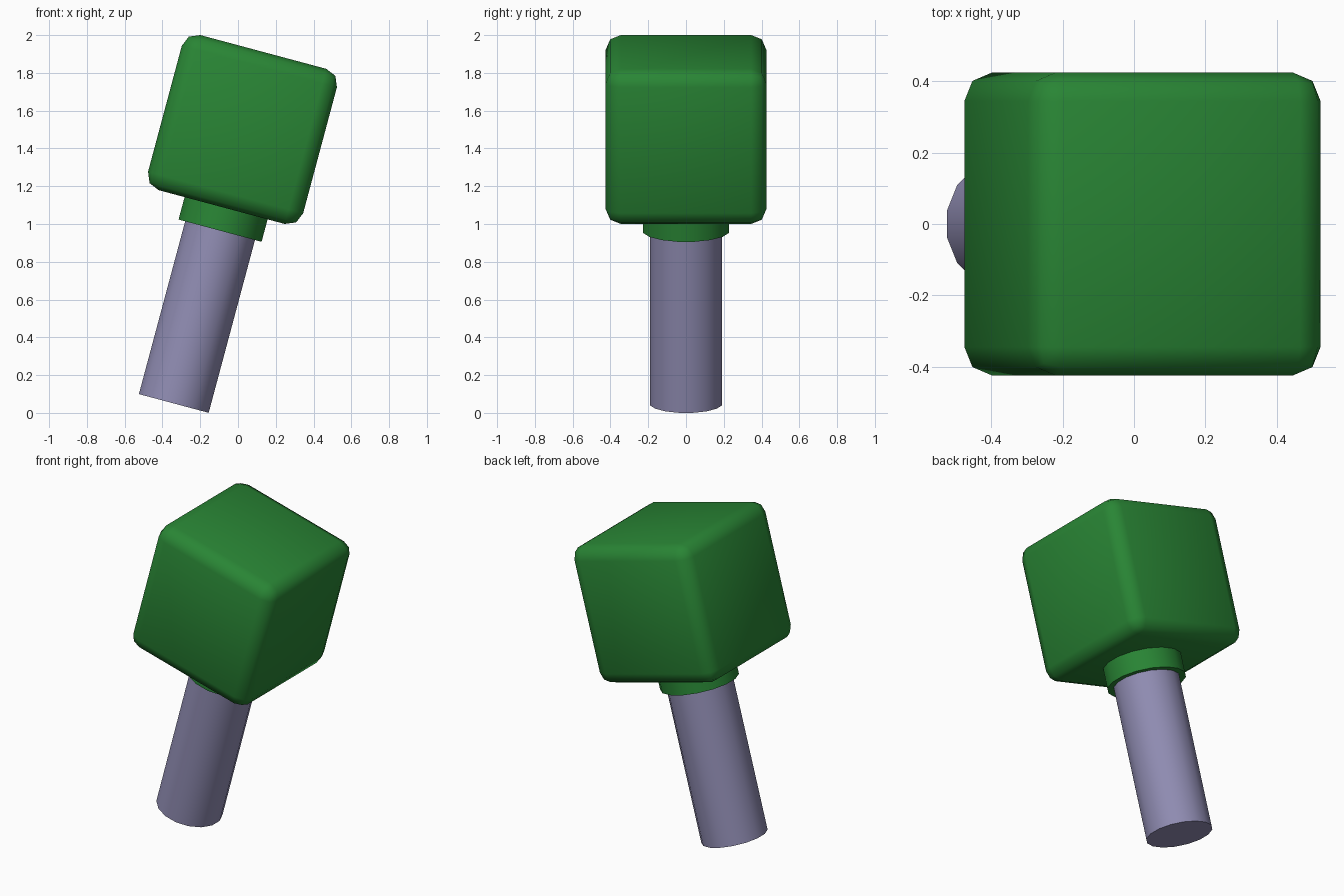
import bpy
from math import radians, pi
from mathutils import Matrix, Vector

if "Cube" in bpy.data.objects:
    bpy.data.objects.remove(bpy.data.objects["Cube"])

TILT = Matrix.Rotation(radians(15), 4, 'Y')
BASE = Vector((-0.34, 0, 0.05))      # centre of the handle's lower end


def material(name, rgb):
    m = bpy.data.materials.new(name)
    m.diffuse_color = (*rgb, 1)
    m.use_nodes = True
    m.node_tree.nodes["Principled BSDF"].inputs["Base Color"].default_value = m.diffuse_color
    return m


green = material("green", (0.022, 0.235, 0.035))
purple_grey = material("purple_grey", (0.28, 0.265, 0.45))


def finish(name, mat, angle, local):
    # place a part given in the tilted tool's own frame
    ob = bpy.context.object
    ob.name = name
    ob.data.materials.append(mat)
    bpy.ops.object.shade_smooth_by_angle(angle=radians(angle))
    ob.matrix_world = Matrix.Translation(BASE) @ TILT @ Matrix.Translation(local)
    return ob


def rod(name, radius, low, high, mat):
    bpy.ops.mesh.primitive_cylinder_add(vertices=16, radius=radius, depth=high - low)
    # flat side towards the axes
    bpy.context.object.data.transform(Matrix.Rotation(pi / 16, 4, 'Z'))
    return finish(name, mat, 40, (0, 0, (low + high) / 2))


# handle and collar
rod("handle", 0.195, 0, 1.1, purple_grey)
rod("collar", 0.232, 0.947, 1.12, green)

# rounded block head, slightly off the handle axis
bpy.ops.mesh.primitive_cube_add(size=0.85)
bev = bpy.context.object.modifiers.new("rounded_edges", 'BEVEL')
bev.width = 0.08
bev.segments = 2
bpy.ops.object.modifier_apply(modifier=bev.name)
finish("head", green, 60, (-0.024, 0, 1.495))
